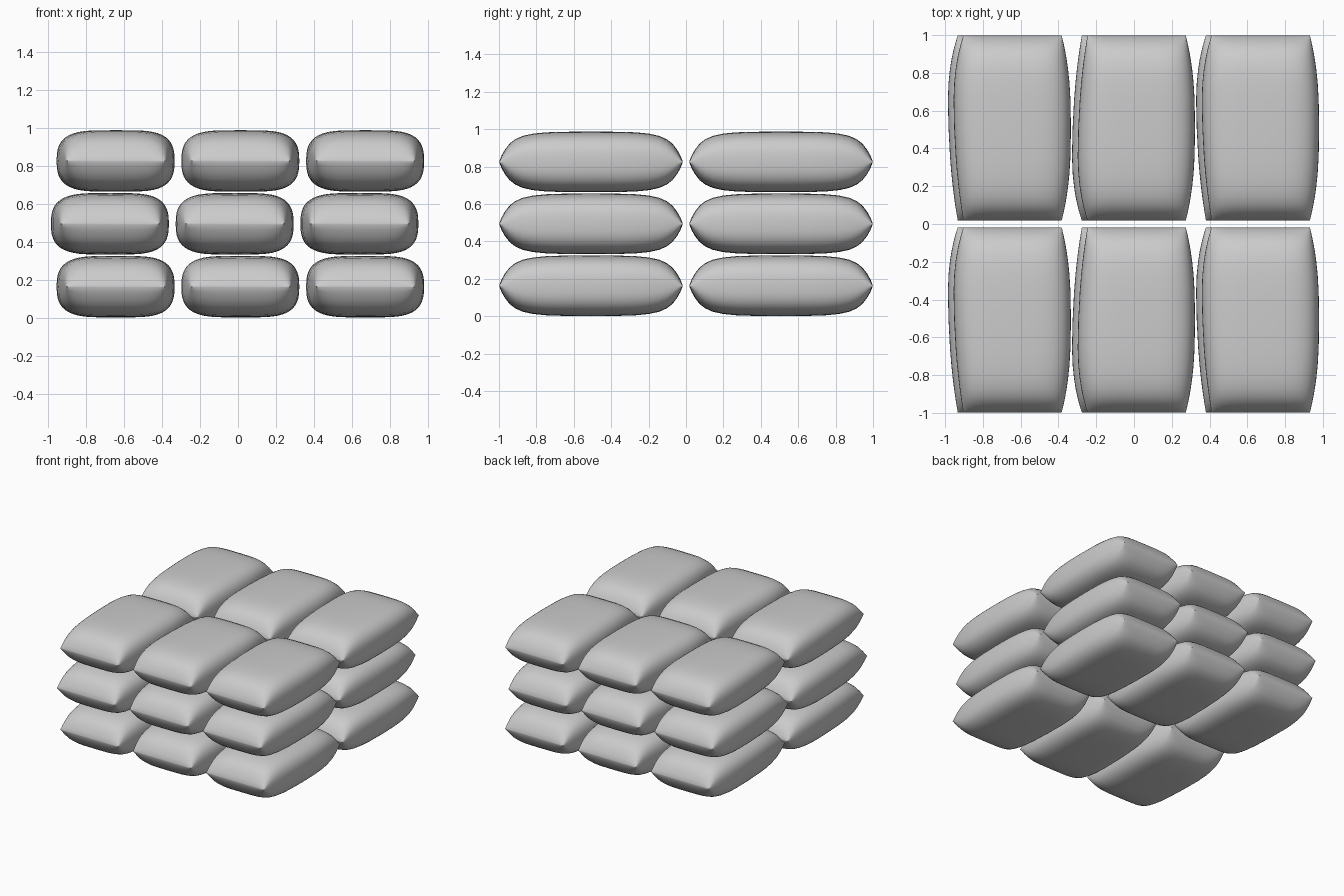
import bpy, bmesh, math

if "Cube" in bpy.data.objects:
    bpy.data.objects.remove(bpy.data.objects["Cube"])

HALF_L, HALF_W, HALF_H = 0.49, 0.309, 0.162

# (distance from the end seam, half height) of the side outline
PROFILE = [(0, 0.004), (0.012, 0.034), (0.03, 0.066), (0.055, 0.098), (0.085, 0.121),
           (0.125, 0.139), (0.18, 0.151), (0.25, 0.158), (0.34, 0.161), (0.49, HALF_H)]
SEG = 48


def spow(v, e):
    return math.copysign(abs(v) ** e, v)


def sack_mesh(name, skew):
    """Loft of rounded sections along y, closing to a straight seam at each end."""
    stations = [(-HALF_L + d, h) for d, h in PROFILE]
    stations += [(-y, h) for y, h in reversed(stations[:-1])]
    bm = bmesh.new()
    rings = []
    for y, h in stations:
        t = y / HALF_L
        w = 0.26 + (HALF_W - 0.26) * (1 - abs(t) ** 2.6)
        ring = []
        for i in range(SEG):
            a = 2 * math.pi * i / SEG
            x = w * spow(math.cos(a), 2 / 4.2)
            if x < 0:  # the left side bulges slightly off centre
                x -= skew * t * (1 - t * t) * -x / w
            ring.append(bm.verts.new((x, y, h * spow(math.sin(a), 2 / 2.7))))
        rings.append(ring)
    for a, b in zip(rings, rings[1:]):
        for i in range(SEG):
            j = (i + 1) % SEG
            bm.faces.new((a[i], a[j], b[j], b[i]))
    bm.faces.new(rings[0])
    bm.faces.new(rings[-1])
    bmesh.ops.recalc_face_normals(bm, faces=bm.faces)
    me = bpy.data.meshes.new(name)
    bm.to_mesh(me)
    bm.free()
    return me


outer, middle = sack_mesh("outer_sack", 0.02), sack_mesh("middle_sack", -0.02)

# Three layers of two rows and three columns, the middle layer shifted sideways
sacks = []
for layer in range(3):
    shift = -0.016 if layer == 1 else 0.014
    for row, y in enumerate((-0.508, 0.508)):
        for col in range(3):
            me = middle if col == 1 else outer
            ob = bpy.data.objects.new(f"sack_layer{layer + 1}_row{row + 1}_{col + 1}", me)
            ob.location = ((col - 1) * 0.657 + shift, y, 0.163 + 0.331 * layer)
            bpy.context.collection.objects.link(ob)
            sacks.append(ob)

# Smooth shading with a crisp end seam
for ob in (sacks[0], sacks[1]):
    bpy.ops.object.select_all(action='DESELECT')
    ob.select_set(True)
    bpy.context.view_layer.objects.active = ob
    bpy.ops.object.shade_smooth_by_angle(angle=math.radians(40))
